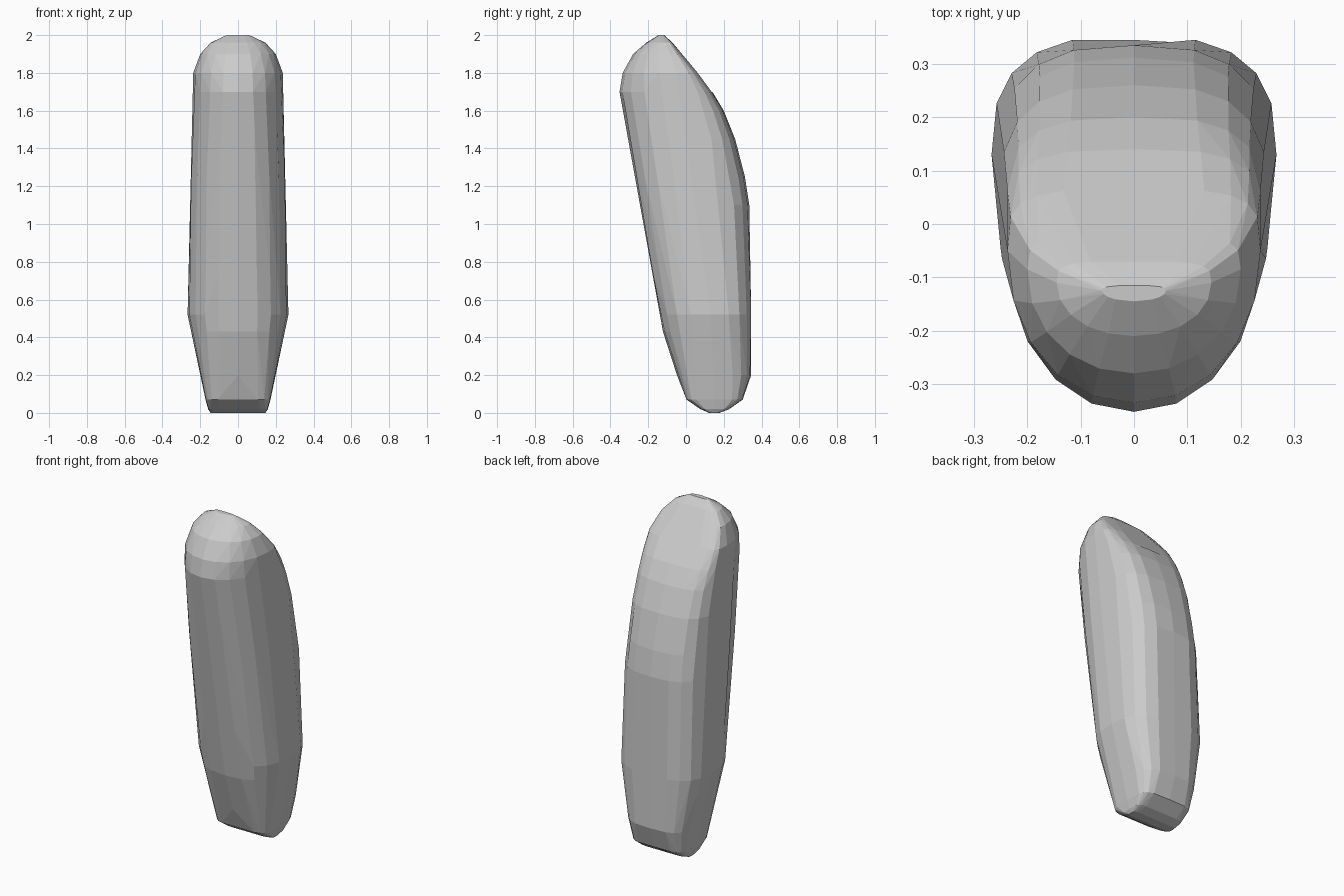
import bpy, bmesh, math

# Cross-sections: z, front y, back y, y of widest point, half width, front roundness, back roundness
SECTIONS = [
    (0.00, 0.12, 0.18, 0.15, 0.145, 6.0, 6.0),
    (0.02, 0.075, 0.23, 0.15, 0.158, 6.0, 6.0),
    (0.07, 0.00, 0.30, 0.15, 0.172, 5.0, 5.0),
    (0.20, -0.048, 0.345, 0.15, 0.20, 3.2, 3.4),
    (0.43, -0.122, 0.352, 0.14, 0.25, 2.6, 2.8),
    (0.52, -0.142, 0.353, 0.13, 0.267, 2.5, 2.8),
    (0.75, -0.19, 0.35, 0.12, 0.265, 2.4, 2.8),
    (1.10, -0.247, 0.335, 0.08, 0.261, 2.4, 2.8),
    (1.25, -0.272, 0.312, 0.06, 0.258, 2.4, 2.8),
    (1.45, -0.308, 0.26, 0.03, 0.252, 2.3, 3.0),
    (1.60, -0.335, 0.20, 0.00, 0.247, 2.2, 3.2),
    (1.70, -0.352, 0.14, -0.02, 0.244, 2.1, 3.5),
    (1.80, -0.335, 0.065, -0.05, 0.237, 2.1, 4.0),
    (1.90, -0.28, -0.02, -0.085, 0.20, 2.1, 4.0),
    (1.96, -0.21, -0.07, -0.11, 0.145, 2.1, 4.0),
    (2.00, -0.145, -0.115, -0.125, 0.06, 2.0, 3.0),
]
SIDES = 20


def ring(bm, z, front, back, mid, width, nf, nb):
    """Add one rounded-box cross-section."""
    for i in range(SIDES):
        a = 2 * math.pi * i / SIDES
        c, s = math.cos(a), math.sin(a)
        n, depth = (nb, back - mid) if s >= 0 else (nf, mid - front)
        x = math.copysign(abs(c) ** (2 / n), c) * width
        y = mid + math.copysign(abs(s) ** (2 / n), s) * depth
        bm.verts.new((x, y, z))


# Leaning faceted stone, wrapped as one convex skin
bm = bmesh.new()
for section in SECTIONS:
    ring(bm, *section)
hull = bmesh.ops.convex_hull(bm, input=bm.verts)
loose = [v for v in bm.verts if not v.link_faces]
bmesh.ops.delete(bm, geom=loose, context='VERTS')

# Merge nearly flat facets into broad planes
bmesh.ops.dissolve_limit(bm, angle_limit=math.radians(4), verts=bm.verts, edges=bm.edges)
bmesh.ops.recalc_face_normals(bm, faces=bm.faces)

mesh = bpy.data.meshes.new("standing_stone")
bm.to_mesh(mesh)
bm.free()
bpy.context.collection.objects.link(bpy.data.objects.new("standing_stone", mesh))
